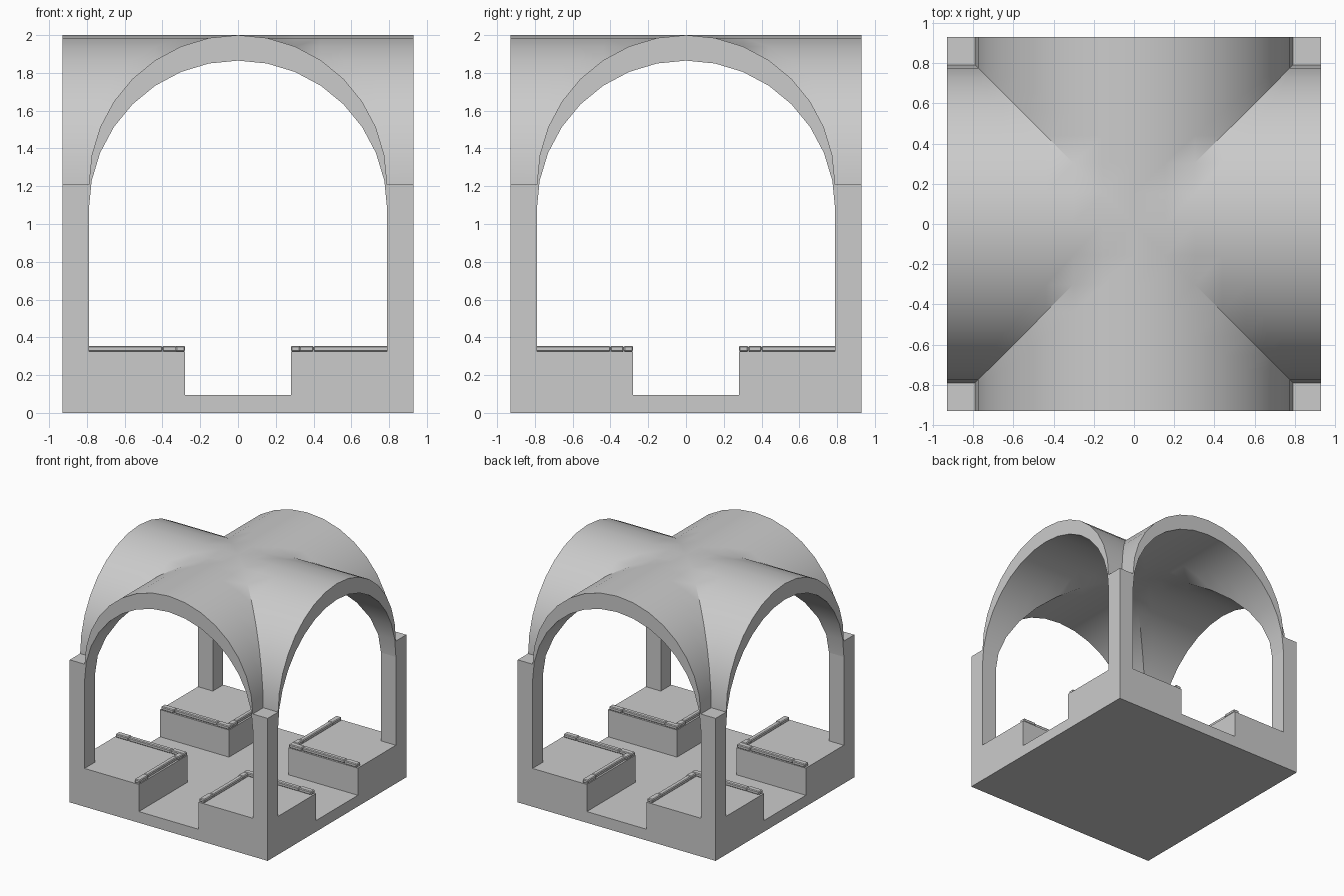
import bpy, bmesh, math

cube = bpy.data.objects.get("Cube")
if cube:
    bpy.data.objects.remove(cube, do_unlink=True)

HALF = 0.93       # half width of the whole plan
JAMB = 0.79       # inner face of pillars, also the arch radius
GAP = 0.28        # half width of the passages
FLOOR, BLOCK, SPRING = 0.095, 0.325, 1.21
SHELL = 0.135     # vertical thickness of the vault
STEPS = 8         # facets per quarter arch

stone = bpy.data.materials.new("grey stone")
stone.use_nodes = True
grey = (0.6, 0.6, 0.6, 1)
stone.diffuse_color = grey
stone.node_tree.nodes["Principled BSDF"].inputs["Base Color"].default_value = grey


def finish(bm, name):
    bmesh.ops.recalc_face_normals(bm, faces=bm.faces)
    mesh = bpy.data.meshes.new(name)
    bm.to_mesh(mesh)
    bm.free()
    mesh.materials.append(stone)
    obj = bpy.data.objects.new(name, mesh)
    bpy.context.collection.objects.link(obj)
    return obj


# Base slab with corner blocks and pillars raised out of it
bm = bmesh.new()
bmesh.ops.create_cube(bm, size=1)
for v in bm.verts:
    v.co = (v.co.x * 2 * HALF, v.co.y * 2 * HALF, (v.co.z + 0.5) * FLOOR)
for axis in ((1, 0, 0), (0, 1, 0)):
    for d in (-JAMB, -GAP, GAP, JAMB):
        bmesh.ops.bisect_plane(bm, geom=bm.verts[:] + bm.edges[:] + bm.faces[:],
                               plane_co=[a * d for a in axis], plane_no=axis)


def raise_corners(limit, low, high):
    bm.normal_update()
    faces = []
    for f in bm.faces:
        c = f.calc_center_median()
        if f.normal.z > 0.9 and abs(c.z - low) < 0.001 and min(abs(c.x), abs(c.y)) > limit:
            faces.append(f)
    new = bmesh.ops.extrude_face_region(bm, geom=faces)["geom"]
    for v in new:
        if isinstance(v, bmesh.types.BMVert):
            v.co.z = high
    bmesh.ops.delete(bm, geom=[f for f in faces if f.is_valid], context='FACES')


raise_corners(GAP, FLOOR, BLOCK)
raise_corners(JAMB, BLOCK, SPRING)
bmesh.ops.dissolve_limit(bm, angle_limit=0.01, verts=bm.verts, edges=bm.edges)
finish(bm, "base_and_pillars")

# Groin vault: two crossing barrels, with a parallel ceiling below
coords = [JAMB * math.sin(math.pi / 2 * k / STEPS) for k in range(-STEPS, STEPS + 1)]
coords = [-HALF] + coords + [HALF]


def arch(c):
    return SPRING + math.sqrt(max(0, JAMB ** 2 - c ** 2))


bm = bmesh.new()
n = len(coords)
layers = []
for drop in (0, SHELL):
    layers.append([[bm.verts.new((x, y, max(arch(x), arch(y)) - drop)) for y in coords]
                   for x in coords])
for grid in layers:
    for i in range(n - 1):
        for j in range(n - 1):
            if i in (0, n - 2) and j in (0, n - 2):
                continue
            a, b, c, d = grid[i][j], grid[i + 1][j], grid[i + 1][j + 1], grid[i][j + 1]
            if i == j:                      # valley crease along one diagonal
                parts = ((a, b, c), (a, c, d))
            elif i + j == n - 2:            # and along the other
                parts = ((a, b, d), (b, c, d))
            else:
                parts = ((a, b, c, d),)
            for p in parts:
                bm.faces.new(p)
below = {}
for upper, lower in zip(*layers):
    below.update(zip(upper, lower))
for e in [e for e in bm.edges if e.is_boundary and e.verts[0] in below]:
    a, b = e.verts
    bm.faces.new((a, b, below[b], below[a]))
bmesh.ops.delete(bm, geom=[v for v in bm.verts if not v.link_faces], context='VERTS')
vault = finish(bm, "groin_vault")
bpy.ops.object.select_all(action='DESELECT')
vault.select_set(True)
bpy.context.view_layer.objects.active = vault
bpy.ops.object.shade_smooth_by_angle(angle=math.radians(30))


# Low kerb rails along the passage edges of each block
def rail(name, x0, x1, y0, y1):
    bm = bmesh.new()
    bmesh.ops.create_cube(bm, size=1)
    for v in bm.verts:
        v.co = (x1 if v.co.x > 0 else x0, y1 if v.co.y > 0 else y0,
                BLOCK + (0.03 if v.co.z > 0 else 0))
    obj = finish(bm, name)
    bevel = obj.modifiers.new("soft_edges", 'BEVEL')
    bevel.width = 0.006
    bevel.segments = 1
    mirror = obj.modifiers.new("four_corners", 'MIRROR')
    mirror.use_axis = (True, True, False)
    mirror.use_mirror_merge = False


INNER = GAP + 0.05
for part, start, end, inset in (("inner", GAP, 0.4, 0), ("middle", 0.4, 0.8, 0.01),
                                ("outer", 0.8, 0.92, 0)):
    rail("side_rail_" + part, start, end, GAP + inset, INNER)
    rail("front_rail_" + part, GAP + inset, INNER, max(start, INNER), end)
